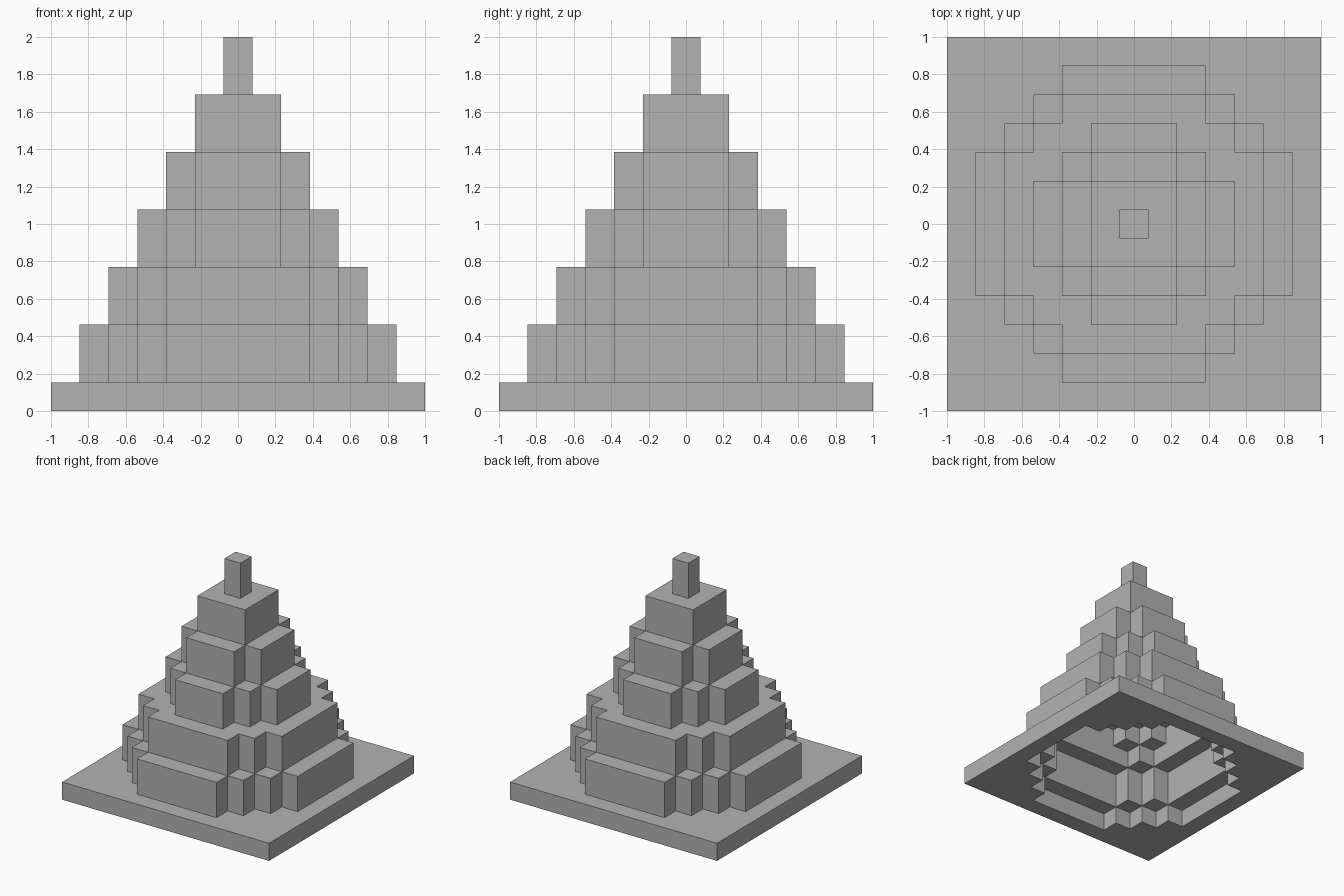
import bpy
import bmesh
from mathutils import Vector

# Remove the default object
cube = bpy.data.objects.get("Cube")
if cube:
    bpy.data.objects.remove(cube, do_unlink=True)

# Single stone colour
GREY = (0.448, 0.448, 0.448, 1.0)
stone = bpy.data.materials.new("stone_grey")
stone.use_nodes = True
stone.diffuse_color = GREY
stone.node_tree.nodes["Principled BSDF"].inputs["Base Color"].default_value = GREY

COUNT = 13            # blocks along each side
BLOCK = 2 / COUNT     # block size

# Each tier's plan: reach in y for every |x| column of blocks
PLANS = {
    "base_slab": [6] * 7,
    "first_tier": [5, 5, 5, 4, 3, 2],
    "second_tier": [4, 4, 4, 3, 2],
    "third_tier": [3, 3, 2, 1],
    "fourth_tier": [2, 2, 1],
    "fifth_tier": [1, 1],
    "spire": [0],
}
NAMES = list(PLANS)

SIDES = [Vector(d) for d in ((1, 0, 0), (-1, 0, 0), (0, 1, 0), (0, -1, 0))]
UP = Vector((0, 0, 1))


def solid(p):
    """Is this block inside the stepped pyramid?"""
    x, y, z = (int(c) for c in p)
    if not 0 <= z < COUNT:
        return False
    plan = PLANS[NAMES[(z + 1) // 2]]
    return abs(x) < len(plan) and abs(y) <= plan[abs(x)]


def kept(p):
    """Only blocks open to the outside remain, so the inside is hollow."""
    return solid(p) and not all(solid(p + d) for d in SIDES + [UP])


def add_face(bm, corners, p, d):
    """Add the square side of block p that faces direction d."""
    u = Vector((d.y, d.z, d.x))
    v = d.cross(u)
    middle = p + UP / 2 + d / 2
    verts = []
    for a, b in ((-1, -1), (1, -1), (1, 1), (-1, 1)):
        c = middle + (u * a + v * b) / 2
        key = tuple(round(2 * k) for k in c)
        if key not in corners:
            corners[key] = bm.verts.new(c * BLOCK)
        verts.append(corners[key])
    bm.faces.new(verts)


def build_tier(name, layers):
    bm = bmesh.new()
    corners = {}
    reach = range(-(COUNT // 2), COUNT // 2 + 1)
    for z in layers:
        for x in reach:
            for y in reach:
                p = Vector((x, y, z))
                if kept(p):
                    for d in SIDES + [UP, -UP]:
                        if not kept(p + d):
                            add_face(bm, corners, p, d)
    # Merge the flat wall squares into clean panels
    bm.normal_update()
    seams = [e for e in bm.edges if len(e.link_faces) == 2
             and all(abs(f.normal.z) < 0.5 for f in e.link_faces)
             and e.calc_face_angle(1) < 0.01]
    bmesh.ops.dissolve_edges(bm, edges=seams, use_verts=False)
    mesh = bpy.data.meshes.new(name)
    bm.to_mesh(mesh)
    bm.free()
    mesh.materials.append(stone)
    bpy.context.collection.objects.link(bpy.data.objects.new(name, mesh))


# Slab is one block high, every tier above it two
for i, name in enumerate(NAMES):
    build_tier(name, [z for z in range(COUNT) if (z + 1) // 2 == i])
